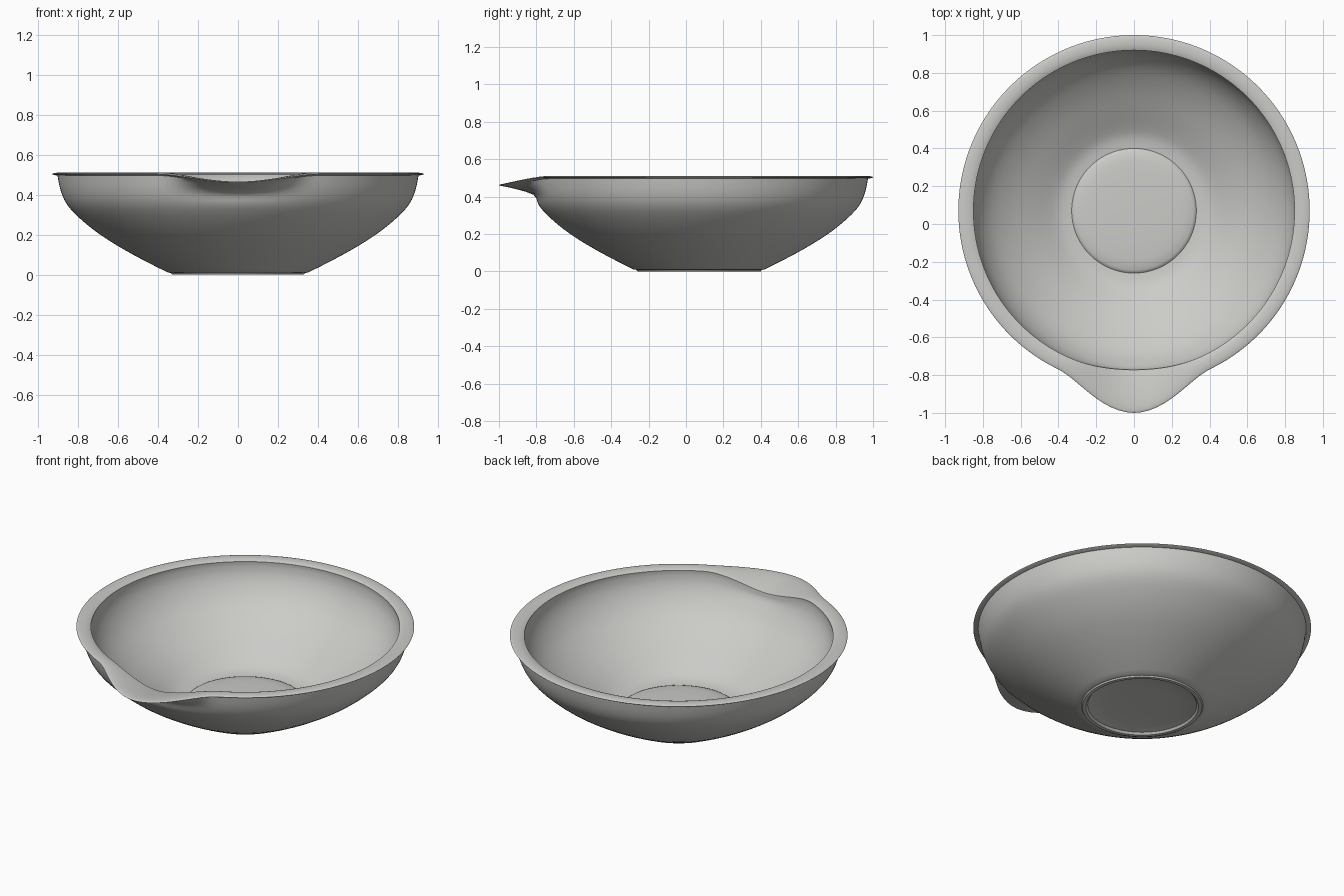
import bpy
import bmesh
from math import sin, cos, pi, radians
from mathutils import Vector

default_cube = bpy.data.objects.get("Cube")
if default_cube:
    bpy.data.objects.remove(default_cube, do_unlink=True)

SEGMENTS = 160
CENTRE_Y = 0.07
SPOUT_HALF_ANGLE = radians(26)


def make_material(name, colour):
    material = bpy.data.materials.new(name)
    material.use_nodes = True
    material.diffuse_color = colour
    shader = material.node_tree.nodes["Principled BSDF"]
    shader.inputs["Base Color"].default_value = colour
    shader.inputs["Roughness"].default_value = 0.6
    return material


def smooth_path(points, steps=3):
    """Catmull-Rom curve through (radius, height, spout push, spout drop)."""
    pts = [Vector(tuple(p) + (0,) * (4 - len(p))) for p in points]
    ends = [pts[0]] + pts + [pts[-1]]
    path = []
    for a, b, c, d in zip(ends, ends[1:], ends[2:], ends[3:]):
        for i in range(steps):
            t = i / steps
            path.append((b * 2 + (c - a) * t
                         + (a * 2 - b * 5 + c * 4 - d) * t * t
                         + (b * 3 - a - c * 3 + d) * t ** 3) / 2)
    return path + [pts[-1]]


def spout_weight(angle):
    """One at the front of the bowl, fading to nothing at the spout's sides."""
    t = max(0, 1 - abs(angle) / SPOUT_HALF_ANGLE)
    return t * t * (3 - 2 * t)


# Profile pieces, from the underside centre round the rim to the floor centre
foot = smooth_path([(0.15, 0.027), (0.24, 0.022), (0.3, 0.012)])
foot_ring = smooth_path([(0.31, 0), (0.33, 0), (0.335, 0.008)], 1)
outer_wall = smooth_path([
    (0.35, 0.01), (0.45, 0.06), (0.57, 0.125), (0.69, 0.2), (0.79, 0.28),
    (0.855, 0.35), (0.887, 0.42, 0, -0.01), (0.903, 0.495, 0.11, -0.047)])
lip = smooth_path([
    (0.927, 0.5, 0.137, -0.042), (0.93, 0.503, 0.14, -0.042),
    (0.922, 0.507, 0.135, -0.042), (0.9, 0.51, 0.1, -0.047),
    (0.87, 0.508, 0.03, -0.06), (0.85, 0.501, -0.008, -0.065)], 2)
inner_wall = smooth_path([
    (0.852, 0.485, -0.012, -0.06), (0.843, 0.43, -0.008, -0.03), (0.81, 0.36),
    (0.75, 0.285), (0.65, 0.205), (0.53, 0.13), (0.43, 0.07), (0.38, 0.05),
    (0.33, 0.042)])
floor = smooth_path([(0.322, 0.05), (0.28, 0.06), (0.2, 0.065), (0.1, 0.067)])
profile = foot + foot_ring + outer_wall + lip + inner_wall + floor

# Sweep the profile round the axis, pulling the rim forward at the spout
bm = bmesh.new()
rings = []
for radius, height, push, drop in profile:
    ring = []
    for i in range(SEGMENTS):
        angle = 2 * pi * i / SEGMENTS - pi
        w = spout_weight(angle)
        r = radius + push * w
        ring.append(bm.verts.new((r * sin(angle), CENTRE_Y - r * cos(angle),
                                  height + drop * w)))
    rings.append(ring)
for lower, upper in zip(rings, rings[1:]):
    for i in range(SEGMENTS):
        j = (i + 1) % SEGMENTS
        bm.faces.new((lower[i], lower[j], upper[j], upper[i]))
bm.faces.new(rings[0])
bm.faces.new(rings[-1])
bmesh.ops.recalc_face_normals(bm, faces=bm.faces)

mesh = bpy.data.meshes.new("spouted_bowl")
bm.to_mesh(mesh)
bm.free()
mesh.materials.append(make_material("pale_grey", (0.6, 0.6, 0.58, 1)))

bowl = bpy.data.objects.new("spouted_bowl", mesh)
bpy.context.collection.objects.link(bowl)
bpy.ops.object.select_all(action="DESELECT")
bowl.select_set(True)
bpy.context.view_layer.objects.active = bowl
bpy.ops.object.shade_smooth_by_angle(angle=radians(35))
